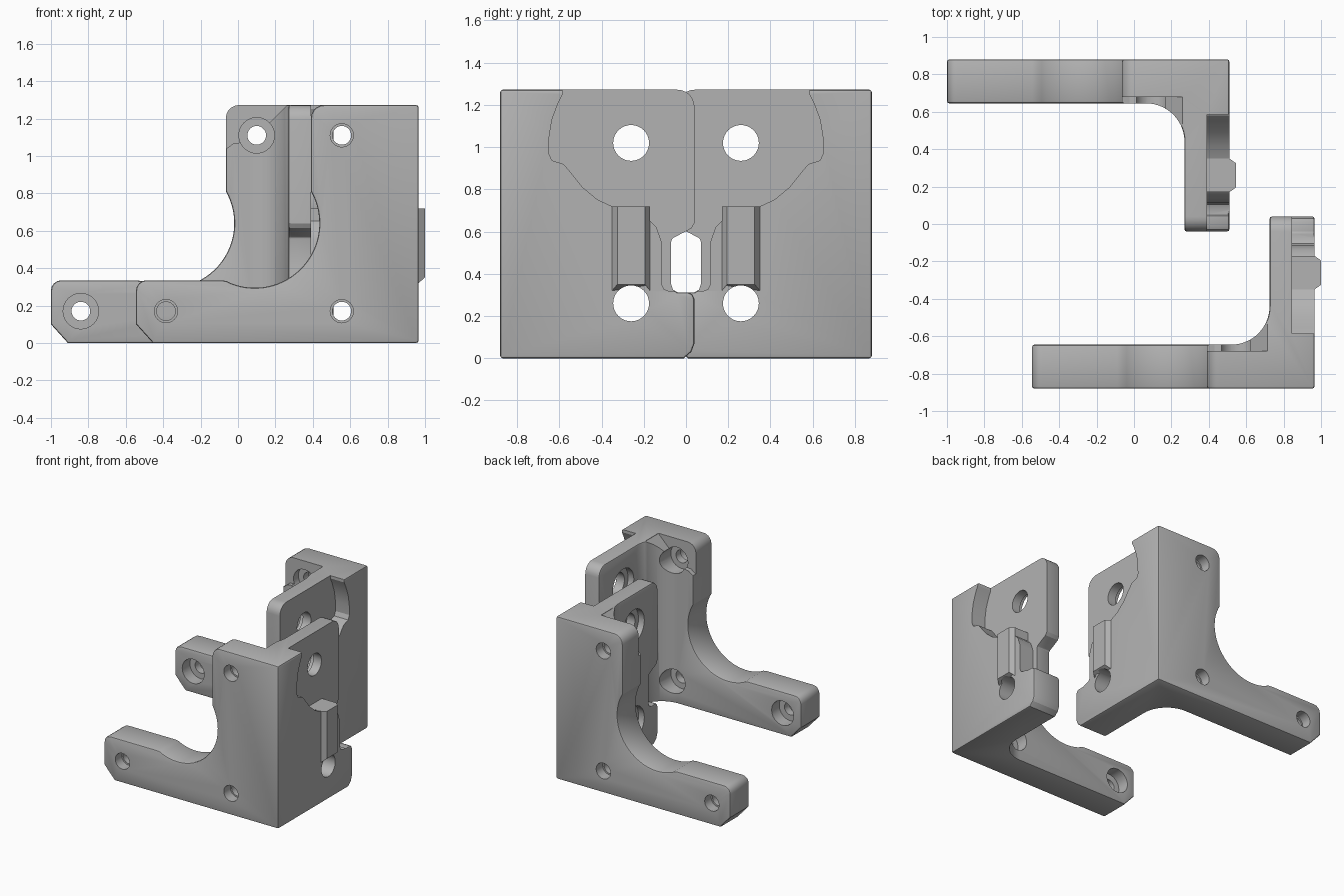
import bpy, bmesh, math

if "Cube" in bpy.data.objects:
    bpy.data.objects.remove(bpy.data.objects["Cube"])

grey = bpy.data.materials.new("plastic_grey")
grey.diffuse_color = (0.45, 0.45, 0.45, 1)
grey.use_nodes = True
grey.node_tree.nodes["Principled BSDF"].inputs["Base Color"].default_value = grey.diffuse_color


def arc(cx, cy, r, a0, a1, n):
    """Points on an arc, angles in degrees."""
    return [(cx + r * math.cos(math.radians(a0 + (a1 - a0) * i / n)),
             cy + r * math.sin(math.radians(a0 + (a1 - a0) * i / n))) for i in range(n + 1)]


def prism(name, pts, axis, lo, hi):
    """Extrude a 2D profile along an axis; the profile lies in the other two axes."""
    def place(p, d):
        return {"x": (d, p[0], p[1]), "y": (p[0], d, p[1]), "z": (p[0], p[1], d)}[axis]
    bm = bmesh.new()
    a = [bm.verts.new(place(p, lo)) for p in pts]
    b = [bm.verts.new(place(p, hi)) for p in pts]
    bm.faces.new(a)
    bm.faces.new(b)
    for i in range(len(pts)):
        j = (i + 1) % len(pts)
        bm.faces.new((a[i], a[j], b[j], b[i]))
    bmesh.ops.recalc_face_normals(bm, faces=bm.faces)
    me = bpy.data.meshes.new(name)
    bm.to_mesh(me)
    bm.free()
    me.materials.append(grey)
    ob = bpy.data.objects.new(name, me)
    bpy.context.collection.objects.link(ob)
    return ob


def activate(ob):
    bpy.ops.object.select_all(action='DESELECT')
    ob.select_set(True)
    bpy.context.view_layer.objects.active = ob


def boolean(ob, tool, op):
    activate(ob)
    m = ob.modifiers.new("bool", 'BOOLEAN')
    m.operation, m.object, m.solver = op, tool, 'EXACT'
    bpy.ops.object.modifier_apply(modifier=m.name)
    bpy.data.objects.remove(tool)


def drill(ob, cx, cy, r, axis, lo, hi):
    boolean(ob, prism("drill", arc(cx, cy, r, 0, 348.75, 31), axis, lo, hi), 'DIFFERENCE')


# L-shaped plan with an inner corner fillet
body = prism("front_bracket",
             [(-0.7, -0.88), (0.965, -0.88), (0.965, 0.1), (0.725, 0.1)]
             + arc(0.52, -0.44, 0.205, 0, -90, 14) + [(-0.7, -0.645)], "z", -0.1, 1.4)

# Side outline: long foot, round cutout, tall block
side = ([(-0.455, 0), (1.1, 0), (1.1, 1.272)] + arc(0.46, 1.202, 0.07, 90, 180, 5)
        + arc(0.09, 0.64, 0.345, 29.6, -112, 30)
        + [(-0.06, 0.331), (-0.09, 0.335)]
        + arc(-0.49, 0.28, 0.055, 90, 180, 4) + [(-0.545, 0.10)])
boolean(body, prism("side_outline", side, "y", -1, 0.3), 'INTERSECT')

# Cross wall outline: notch in the free edge
cross = ([(-1, -0.1), (-0.01, -0.1), (-0.01, 0), (0.025, 0.03), (0.04, 0.07), (0.04, 0.28),
          (0.03, 0.303), (0.01, 0.312), (-0.04, 0.312), (-0.062, 0.325), (-0.07, 0.35),
          (-0.07, 0.565), (0.025, 0.615), (0.04, 0.64)]
         + arc(-0.04, 1.192, 0.08, 0, 90, 6) + [(-0.04, 1.4), (-1, 1.4)])
boolean(body, prism("cross_outline", cross, "x", -0.8, 1.2), 'INTERSECT')

# Softened edges
activate(body)
bev = body.modifiers.new("bevel", 'BEVEL')
bev.width, bev.segments, bev.limit_method = 0.012, 2, 'ANGLE'
bev.angle_limit = math.radians(50)
bpy.ops.object.modifier_apply(modifier=bev.name)

# Curved recess on the outer face of the cross wall
recess = [(0.2, 1.4), (-0.585, 1.4), (-0.585, 1.25), (-0.605, 1.21), (-0.635, 1.13), (-0.648, 1.05),
          (-0.65, 0.97), (-0.635, 0.937), (-0.58, 0.92), (-0.55, 0.885), (-0.49, 0.81),
          (-0.42, 0.752), (-0.34, 0.715), (-0.27, 0.705), (-0.2, 0.682), (-0.14, 0.62),
          (-0.115, 0.55), (-0.115, 0.35), (-0.105, 0.328), (-0.08, 0.318), (0.2, 0.318)]
boolean(body, prism("recess", recess, "x", 0.845, 1.2), 'DIFFERENCE')

# Chamfered guide rib
rib = prism("rib", [(0.8, -0.35), (0.965, -0.35), (1.0, -0.325), (1.0, -0.195),
                    (0.965, -0.17), (0.8, -0.17)], "z", 0.32, 0.72)
for v in rib.data.vertices:
    if v.co.z < 0.4 and v.co.x > 0.99:
        v.co.z = 0.35
boolean(body, rib, 'UNION')

# Shallow pocket at the upper inner corner
pocket = [(0.3, 1.4), (0.3, 1.03), (0.395, 1.04), (0.43, 1.066), (0.47, 1.072), (0.555, 1.11),
          (0.622, 1.177), (0.715, 1.27), (0.715, 1.4)]
boolean(body, prism("pocket", pocket, "y", -0.68, -0.3), 'DIFFERENCE')

# Stepped screw holes through the side plate
for x, z in ((-0.385, 0.17), (0.555, 0.17), (0.555, 1.11)):
    drill(body, x, z, 0.05, "y", -1, -0.4)
    drill(body, x, z, 0.062, "y", -1, -0.80)
    drill(body, x, z, 0.095, "y", -0.74, -0.4)

# Large holes through the cross wall, widened on the inside
for z in (0.26, 1.02):
    drill(body, -0.26, z, 0.085, "x", 0.6, 1.2)
    drill(body, -0.26, z, 0.13, "x", 0.6, 0.775)

activate(body)
bpy.ops.object.shade_smooth_by_angle(angle=math.radians(25))

# Mirrored partner, shifted along x
me = body.data.copy()
for v in me.vertices:
    v.co.y = -v.co.y
    v.co.x -= 0.455
me.flip_normals()
back = bpy.data.objects.new("back_bracket", me)
bpy.context.collection.objects.link(back)
